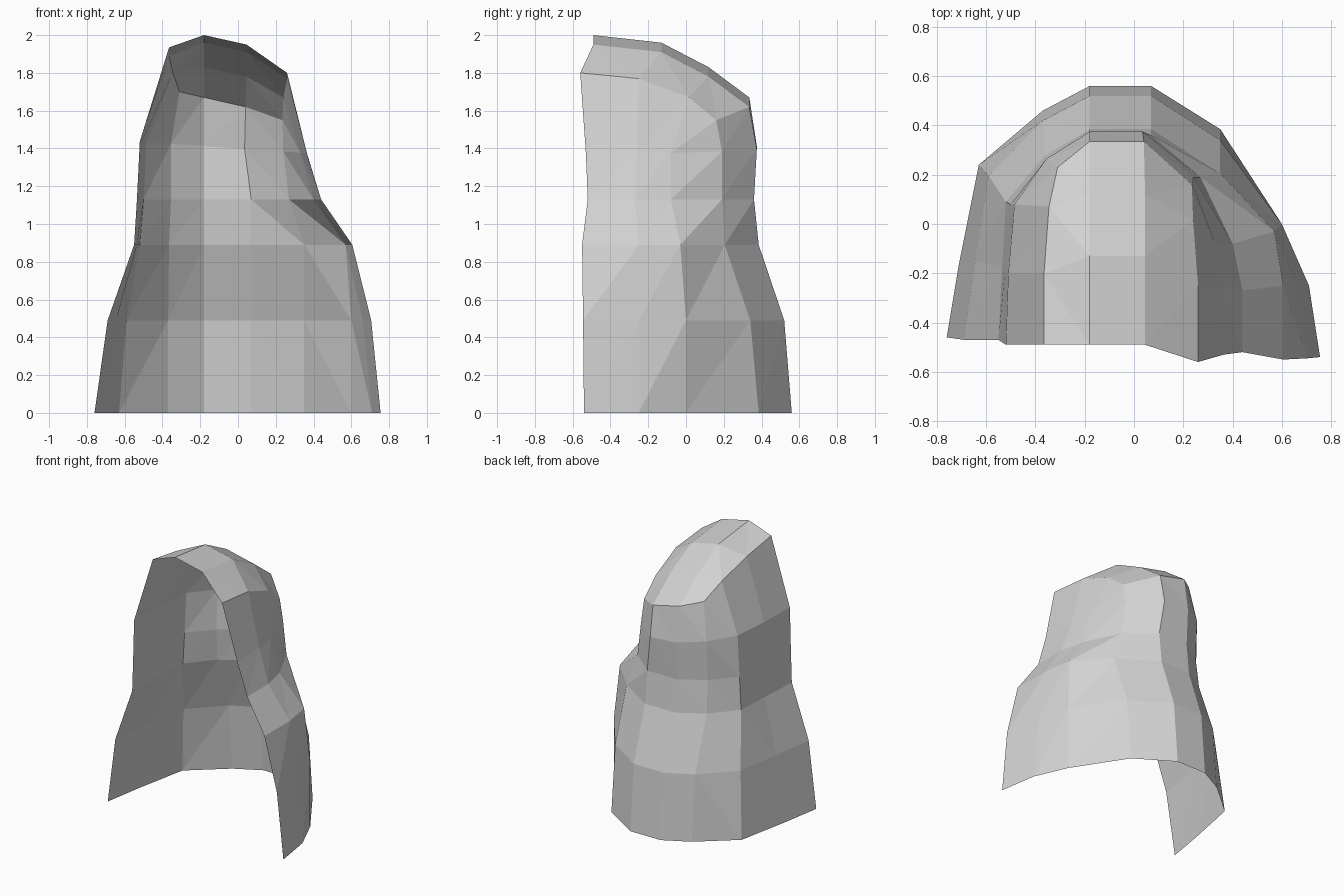
import bpy, bmesh

if "Cube" in bpy.data.objects:
    bpy.data.objects.remove(bpy.data.objects["Cube"])

bm = bmesh.new()


def ring(points, height):
    """One horizontal row of the cloak, running left front -> back -> right front."""
    return [bm.verts.new((x, y, height(x))) for x, y in points]


def facet(a, b, c, d, falling):
    """Split a quad (a, b lower; c, d upper right, upper left) along one diagonal."""
    if falling:
        bm.faces.new((a, b, d))
        bm.faces.new((b, c, d))
    else:
        bm.faces.new((a, b, c))
        bm.faces.new((a, c, d))


def loft(lower, upper):
    for j in range(len(lower) - 1):
        facet(lower[j], lower[j + 1], upper[j + 1], upper[j], j >= 5)


# Cloak wall rows, hem to neck to head
hem = ring([(-.76, -.46), (-.71, -.16), (-.63, .24), (-.37, .46), (-.18, .56),
            (.07, .56), (.35, .385), (.60, 0), (.71, -.25), (.755, -.54)],
           lambda x: 0)
skirt = ring([(-.69, -.47), (-.645, -.15), (-.59, .195), (-.37, .42), (-.18, .52),
              (.07, .52), (.35, .34), (.60, 0), (.66, -.25), (.705, -.545)],
             lambda x: .49)
shoulder = ring([(-.55, -.47), (-.535, -.17), (-.52, .09), (-.365, .275), (-.18, .385),
                 (.07, .385), (.35, .205), (.57, -.03), (.605, -.25), (.605, -.55)],
                lambda x: .89)
neck = ring([(-.535, -.48), (-.525, -.2), (-.50, .08), (-.355, .25), (-.18, .36),
             (.07, .36), (.27, .19), (.40, -.08), (.44, -.27), (.44, -.52)],
            lambda x: 1.13)
cheek = ring([(-.52, -.49), (-.51, -.2), (-.485, .08), (-.355, .265), (-.18, .375),
              (.035, .375), (.24, .19), (.33, -.08), (.36, -.26), (.365, -.53)],
             lambda x: 1.40 - .07 * x)

# Brim where the wall meets the hood top
brim = [bm.verts.new(p) for p in (
    (-.365, -.49, 1.935), (-.365, -.2, 1.89), (-.345, .07, 1.80), (-.31, .23, 1.70),
    (-.18, .335, 1.67), (.04, .335, 1.62), (.235, .16, 1.55),
    (.24, .015, 1.67), (.26, -.25, 1.77), (.26, -.56, 1.80))]

rows = [hem, skirt, shoulder, neck, cheek, brim]
for lower, upper in zip(rows, rows[1:]):
    loft(lower, upper)

# Hood top: four cross rows, each joining a left brim point to a right one
crown = [(-.49, 2.0), (-.13, 1.96), (.12, 1.83)]
roof = []
for i, (y, z) in enumerate(crown):
    mid = [bm.verts.new((-.18, y, z)), bm.verts.new((.045, y, z - .05))]
    roof.append([brim[i]] + mid + [brim[9 - i]])
roof.append(brim[3:7])
for front, back in zip(roof, roof[1:]):
    for j in range(3):
        facet(front[j], front[j + 1], back[j + 1], back[j], j == 0)

bmesh.ops.recalc_face_normals(bm, faces=bm.faces[:])
# Make the open shell face outward (hood top points up)
bm.normal_update()
if sum(f.normal.z for f in roof[0][1].link_faces) < 0:
    bmesh.ops.reverse_faces(bm, faces=bm.faces[:])

mesh = bpy.data.meshes.new("hooded_cloak")
bm.to_mesh(mesh)
bm.free()

cloth = bpy.data.materials.new("light grey cloth")
cloth.diffuse_color = (.65, .65, .65, 1)
cloth.use_nodes = True
cloth.node_tree.nodes["Principled BSDF"].inputs["Base Color"].default_value = cloth.diffuse_color
mesh.materials.append(cloth)
cloak = bpy.data.objects.new("hooded_cloak", mesh)
bpy.context.collection.objects.link(cloak)
